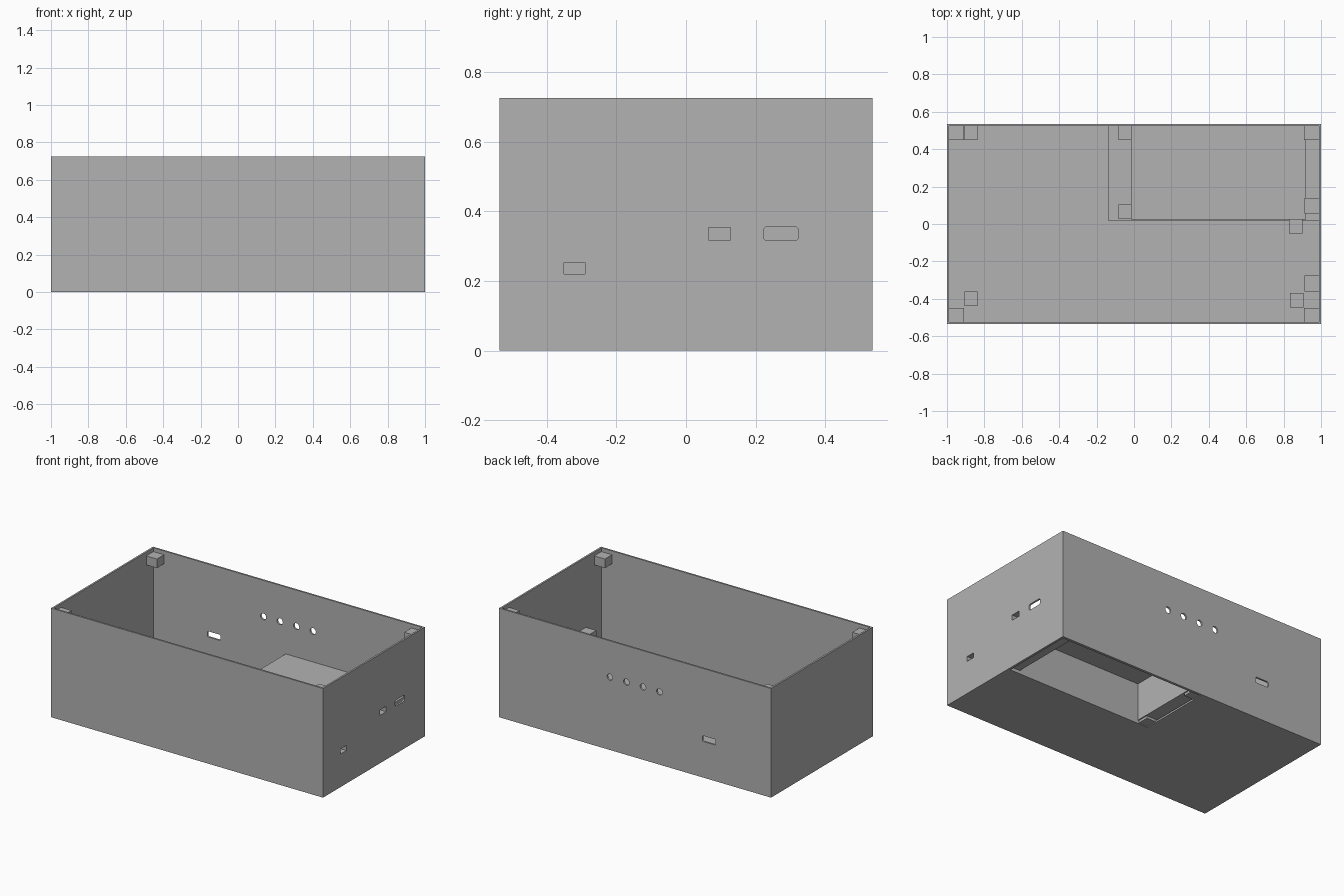
import bpy
import bmesh
from mathutils import Matrix, Vector

cube = bpy.data.objects.get("Cube")
if cube:
    bpy.data.objects.remove(cube, do_unlink=True)

grey = bpy.data.materials.new("plain_grey")
grey.use_nodes = True
grey.diffuse_color = (0.448, 0.448, 0.448, 1)
grey.node_tree.nodes["Principled BSDF"].inputs["Base Color"].default_value = grey.diffuse_color

W, D, H, T = 1.0, 0.535, 0.725, 0.012   # half width, half depth, height, wall


def finish(name, bm):
    mesh = bpy.data.meshes.new(name)
    bm.to_mesh(mesh)
    bm.free()
    mesh.materials.append(grey)
    obj = bpy.data.objects.new(name, mesh)
    bpy.context.collection.objects.link(obj)
    return obj


def box(name, x, y, z, round_axis=None, radius=0):
    """Box from (min, max) ranges, optionally rounded along one axis."""
    bm = bmesh.new()
    bmesh.ops.create_cube(bm, size=1)
    for v in bm.verts:
        v.co = Vector([r[0] if c < 0 else r[1] for c, r in zip(v.co, (x, y, z))])
    if round_axis is not None:
        edges = [e for e in bm.edges
                 if abs(e.verts[0].co[round_axis] - e.verts[1].co[round_axis]) > 1e-4]
        bmesh.ops.bevel(bm, geom=edges, offset=radius, segments=4,
                        profile=0.5, affect='EDGES')
    return finish(name, bm)


def rod_y(name, x, y, z, radius, length):
    bm = bmesh.new()
    bmesh.ops.create_cone(bm, cap_ends=True, segments=24, radius1=radius, radius2=radius,
                          depth=length, matrix=Matrix.Translation((x, y, z))
                          @ Matrix.Rotation(1.5707963, 4, 'X'))
    return finish(name, bm)


def carve(obj, cutters):
    """Subtract the cutters and bake the result."""
    for c in cutters:
        c.hide_render = True
        mod = obj.modifiers.new("cut", 'BOOLEAN')
        mod.operation, mod.solver, mod.object = 'DIFFERENCE', 'EXACT', c
    bpy.context.view_layer.update()
    graph = bpy.context.evaluated_depsgraph_get()
    mesh = bpy.data.meshes.new_from_object(obj.evaluated_get(graph))
    obj.modifiers.clear()
    obj.data = mesh


# Cutters
cavity = box("cavity_cutter", (-W + T, W - T), (-D + T, D - T), (T, 1))
hatch = box("hatch_cutter", (-0.08, 0.985), (0.03, 0.518), (-0.1, T + 0.01))
pocket = box("pocket_cutter", (-0.13, 0.985), (0.03, 0.518), (-0.1, 0.022))
bay = box("bay_cutter", (-0.005, 0.91), (0.03, 0.515), (-0.1, 0.27))
low_port = box("low_port_cutter", (0.93, 1.1), (-0.35, -0.29), (0.22, 0.253))
high_port = box("high_port_cutter", (0.93, 1.1), (0.065, 0.128), (0.318, 0.354))
side_slot = box("side_slot_cutter", (0.95, 1.1), (0.222, 0.323), (0.316, 0.356), 0, 0.012)
back_slot = box("back_slot_cutter", (-0.592, -0.495), (0.5, 0.6), (0.24, 0.278), 1, 0.008)
lamp_holes = [rod_y("lamp_hole_cutter", 0.185 - 0.1215 * i, D, 0.484, 0.021, 0.1)
              for i in range(4)]
cutters = [cavity, hatch, pocket, bay, low_port, high_port, side_slot, back_slot] + lamp_holes

# Open-topped case with its ports and battery hatch
case = box("case_shell", (-W, W), (-D, D), (0, H))
carve(case, [cavity, hatch, low_port, high_port, side_slot, back_slot] + lamp_holes)

# Battery compartment: low shelf around the hatch and raised bay
shelf = box("hatch_shelf", (-0.14, W - T / 2), (0.02, D - T / 2), (0.006, 0.035))
carve(shelf, [pocket, bay])
bay_cover = box("battery_bay", (-0.015, 0.92), (0.024, D - T / 2), (0.023, 0.28))
carve(bay_cover, [bay])

# Blocks behind the side ports
low_block = box("low_port_block", (0.912, W - T / 2), (-0.36, -0.275), (0.205, 0.259))
carve(low_block, [low_port])
high_block = box("high_port_block", (0.912, W - T / 2), (0.055, 0.14), (0.305, 0.362))
carve(high_block, [high_port])

# Lid lugs in the four top corners
for sx, side in ((-1, "right"), (1, "left")):
    for sy, end in ((-1, "front"), (1, "back")):
        box(f"lid_lug_{end}_{side}", sorted((sx * 0.91, sx * (W - T / 2))),
            sorted((sy * 0.448, sy * (D - T / 2))), (0.64, 0.70))

# Circuit board posts on the floor
for i, (x, y) in enumerate([(-0.872, 0.488), (-0.872, -0.4), (-0.048, 0.488),
                            (-0.048, 0.066), (0.865, -0.012), (0.87, -0.408)]):
    box(f"board_post_{i + 1}", (x - 0.035, x + 0.035), (y - 0.038, y + 0.038), (T / 2, 0.1))

for c in cutters:
    bpy.data.objects.remove(c, do_unlink=True)
